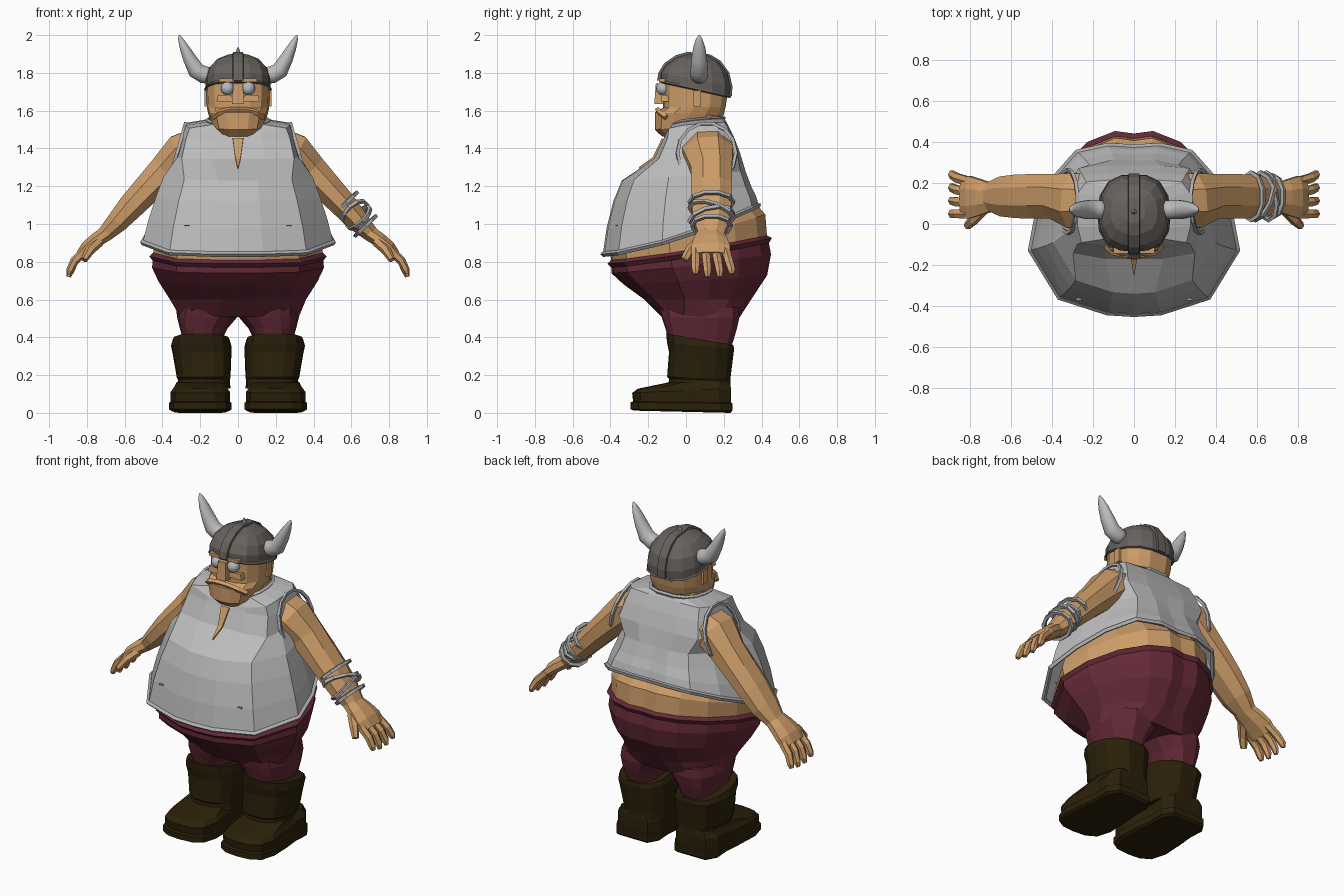
import bpy, bmesh, math
from mathutils import Vector

def mat(name, r, g, b):
    m = bpy.data.materials.new(name)
    m.diffuse_color = (r, g, b, 1)
    return m

SKIN = mat("skin", .61, .335, .14)
CLOTH = mat("vest grey", .50, .50, .50)
TRIM = mat("trim grey", .43, .43, .44)
WINE = mat("wine cloth", .125, .022, .036)
LEATHER = mat("dark leather", .024, .015, .003)
IRON = mat("dull iron", .135, .12, .108)
HORN = mat("pale horn", .50, .50, .50)
EYE = mat("eye grey", .46, .49, .52)

# half outlines, front to back: (share of half width, share of depth)
TORSO = [(0, 0), (.26, .01), (.72, .10), (1, .38), (.93, .6), (.78, .8), (.55, .96), (.25, 1), (0, .99)]
HIPS = [(0, 0), (.26, .01), (.72, .10), (1, .38), (.93, .6), (.74, .8), (.48, .94), (.2, 1), (0, .985)]
CHEST = [(0, 0), (.45, .0), (.93, .06), (1, .3), (1, .58), (.98, .82), (.85, .97), (.4, 1), (0, 1)]
ROUND = [(0, 0), (.38, .015), (.74, .1), (.95, .28), (1, .5), (.93, .74), (.7, .92), (.35, 1), (0, 1)]
FOOT = [(0, 0), (.5, .015), (.85, .08), (1, .25), (.95, .5), (.88, .7), (.9, .88), (.65, 1), (0, 1)]

def ring(sec, zf, zb, yf, yb, w, cx=0, p=1):
    """Symmetric outline whose height goes from zf (front) to zb (back)."""
    half = [(x * w, t) for x, t in sec]
    full = half + [(-x, t) for x, t in half[-2:0:-1]]
    return [Vector((cx + x, yf + t * (yb - yf), zf + (zb - zf) * t ** p)) for x, t in full]

def loft(name, rings, m, caps=True, smooth=False):
    bm = bmesh.new()
    vs = [[bm.verts.new(p) for p in r] for r in rings]
    n = len(vs[0])
    for a, b in zip(vs, vs[1:]):
        for i in range(n):
            j = (i + 1) % n
            bm.faces.new((a[i], a[j], b[j], b[i]))
    if caps:
        bm.faces.new(vs[0])
        bm.faces.new(vs[-1])
    bmesh.ops.recalc_face_normals(bm, faces=bm.faces)
    for f in bm.faces:
        f.smooth = smooth
    me = bpy.data.meshes.new(name)
    bm.to_mesh(me)
    bm.free()
    me.materials.append(m)
    ob = bpy.data.objects.new(name, me)
    bpy.context.collection.objects.link(ob)
    return ob

def limb(name, path, m, n=8, smooth=False):
    """Tapered limb; path rows are x, y, z, radius along y, radius across."""
    rings = []
    for i, (x, y, z, ra, rb) in enumerate(path):
        a, b = path[max(i - 1, 0)], path[min(i + 1, len(path) - 1)]
        t = (Vector(b[:3]) - Vector(a[:3])).normalized()
        u = (Vector((0, 1, 0)) - t * t.y).normalized()
        v = t.cross(u)
        rings.append([Vector((x, y, z)) + u * ra * math.cos(k) + v * rb * math.sin(k)
                      for k in [math.tau * (j + .5) / n for j in range(n)]])
    return loft(name, rings, m, True, smooth)

def tube(name, pts, r, m, closed=True):
    """Faceted cord along a path."""
    cu = bpy.data.curves.new(name, 'CURVE')
    cu.dimensions = '3D'
    cu.bevel_depth, cu.bevel_resolution = r, 0
    cu.use_fill_caps = True
    sp = cu.splines.new('POLY')
    sp.points.add(len(pts) - 1)
    for q, p in zip(sp.points, pts):
        q.co = (*p, 1)
    sp.use_cyclic_u = closed
    sp.use_smooth = False
    cu.materials.append(m)
    ob = bpy.data.objects.new(name, cu)
    bpy.context.collection.objects.link(ob)

def box(name, loc, size, m, top=1.0):
    x, y, z = loc
    a, b, c = [s / 2 for s in size]
    q = [(-1, -1), (1, -1), (1, 1), (-1, 1)]
    return loft(name, [[Vector((x + i * a * s, y + j * b * s, z + h * c)) for i, j in q]
                       for h, s in ((-1, 1), (1, top))], m)

# torso skin showing below the vest
loft("belly", [ring(HIPS, *r, p=1.4) for r in (
    (.70, .80, -.30, .40, .40), (.78, .92, -.39, .43, .445), (.86, 1.05, -.405, .42, .45),
    (.95, 1.13, -.37, .35, .42), (1.15, 1.25, -.33, .30, .36))], SKIN)
loft("neck", [ring(ROUND, *r) for r in (
    (1.36, 1.42, -.08, .19, .20), (1.47, 1.54, -.09, .19, .165), (1.56, 1.60, -.07, .19, .14))], SKIN)

# sleeveless vest with hem and collar cords
vest = [ring(s, *r[:5], p=r[5]) for s, r in (
    (TORSO, (.84, 1.10, -.44, .385, .505, 1.5)), (TORSO, (.98, 1.15, -.42, .37, .475, 1.5)),
    (TORSO, (1.12, 1.20, -.385, .345, .435, 1.3)), (TORSO, (1.23, 1.28, -.34, .315, .395, 1)),
    (CHEST, (1.345, 1.38, -.17, .285, .32, 1)), (CHEST, (1.45, 1.47, -.12, .25, .295, .5)),
    (CHEST, (1.475, 1.54, -.11, .215, .275, .25)), (ROUND, (1.475, 1.56, -.10, .20, .165, .2)))]
loft("vest", vest, CLOTH, caps=False)
tube("vest_hem", vest[0], .014, TRIM)
tube("vest_collar", vest[-1], .012, TRIM)

# skin-coloured slit at the neckline
slit = [[Vector((-w, y, z)), Vector((w, y, z)), Vector((w, y + .006, z - .008)), Vector((-w, y + .006, z - .008))]
        for w, y, z in ((.028, -.127, 1.455), (.014, -.176, 1.353), (.002, -.25, 1.301))]
loft("neck_slit", slit, SKIN)

# trousers
pants = [ring(HIPS, *r, p=1.3) for r in (
    (.79, .92, -.395, .435, .45), (.74, .84, -.395, .45, .455), (.68, .73, -.33, .43, .42),
    (.60, .60, -.22, .345, .36))] + [ring(ROUND, .508, .508, -.13, .285, .322)]
loft("trousers", pants, WINE)
tube("trouser_waistband", pants[0], .02, WINE)

for s, side in ((-1, "right"), (1, "left")):
    # legs and boots
    loft(side + "_trouser_leg", [ring(ROUND, *r[:5], cx=s * r[5]) for r in (
        (.56, .56, -.14, .28, .14, .17), (.505, .505, -.128, .283, .158, .164), (.45, .44, -.11, .268, .125, .182),
        (.40, .38, -.095, .25, .105, .188), (.33, .33, -.08, .23, .10, .19))], WINE)
    loft(side + "_boot_shaft", [ring(ROUND, *r[:5], cx=s * r[5]) for r in (
        (.13, .13, -.095, .235, .14, .18), (.18, .17, -.09, .235, .137, .18),
        (.19, .18, -.10, .235, .142, .182), (.32, .30, -.09, .25, .155, .19),
        (.37, .34, -.10, .255, .16, .195), (.42, .36, -.105, .25, .15, .195))], LEATHER)
    loft(side + "_boot_foot", [ring(FOOT, *r, cx=s * .2) for r in (
        (.012, 0, -.275, .235, .15), (.02, .012, -.295, .245, .165), (.055, .05, -.295, .245, .165),
        (.06, .055, -.28, .238, .157), (.105, .13, -.285, .238, .157),
        (.128, .15, -.255, .235, .14), (.16, .17, -.10, .23, .125))], LEATHER)

    # arm, hand, fingers and thumb
    limb(side + "_arm", [(s * x, y, z, a, b) for x, y, z, a, b in (
        (.20, .115, 1.405, .14, .12), (.295, .115, 1.37, .145, .118), (.38, .135, 1.285, .118, .098),
        (.47, .135, 1.195, .118, .085), (.56, .135, 1.10, .115, .076), (.64, .135, 1.01, .105, .062),
        (.71, .135, .94, .072, .044))], SKIN, 8)
    limb(side + "_palm", [(s * x, .13, z, a, b) for x, z, a, b in (
        (.69, .955, .072, .044), (.75, .915, .095, .042), (.80, .875, .112, .038), (.835, .835, .108, .027))], SKIN, 8)
    for k in range(4):
        y, e = .05 + .053 * k, .05 + .064 * k
        long = .015 * (k in (1, 2))
        limb(f"{side}_finger_{k + 1}", [
            (s * .81, y, .86, .026, .024), (s * .865, (y + e) / 2, .805, .025, .023),
            (s * .89, e, .755 - long / 2, .022, .02), (s * .897, e, .735 - long, .013, .012)], SKIN, 6)
    limb(side + "_thumb", [(s * .74, .075, .905, .035, .03), (s * .785, .02, .86, .028, .026),
                           (s * .815, -.01, .81, .02, .018)], SKIN, 6)

    # cord round the armhole
    rim = []
    for k in range(14):
        a = math.tau * k / 14
        c = math.sin(a)
        rim.append((s * (.322 - .046 * c), .11 + .155 * math.cos(a), 1.375 + .16 * c))
    tube(side + "_armhole_cord", rim, .012, TRIM)

    # worn diamond-shaped spots on the vest front
    limb(side + "_worn_spot", [(s * .27, -.372, .99, .004, .004), (s * .27, -.372, .991, .004, .02),
                               (s * .27, -.362, .992, .004, .02)], SKIN, 4)

    # face details
    bpy.ops.mesh.primitive_uv_sphere_add(segments=16, ring_count=10, radius=.036, location=(s * .055, -.122, 1.718))
    eye = bpy.context.object
    eye.name = side + "_eye"
    eye.data.materials.append(EYE)
    bpy.ops.object.shade_smooth()
    box(side + "_ear", (s * .163, .06, 1.665), (.03, .04, .085), SKIN)
    box(side + "_eyebrow", (s * .06, -.118, 1.762), (.08, .05, .018), SKIN)
    box(side + "_cheek", (s * .07, -.112, 1.665), (.09, .04, .035), SKIN, .8)

    # helmet horn
    limb(side + "_horn", [(s * x, .07, z, a, b) for x, z, a, b in (
        (.14, 1.785, .044, .044), (.18, 1.79, .047, .047), (.222, 1.813, .047, .046), (.256, 1.875, .042, .036),
        (.285, 1.935, .032, .025), (.305, 1.98, .017, .013), (.313, 2.0, .003, .003))], HORN, 16, True)

# head with heavy jaw, lip and nose
loft("head", [ring(ROUND, *r) for r in (
    (1.462, 1.50, -.125, .12, .10), (1.50, 1.53, -.165, .17, .135), (1.59, 1.58, -.165, .20, .158),
    (1.615, 1.62, -.122, .21, .165), (1.75, 1.70, -.122, .222, .17), (1.80, 1.76, -.10, .21, .15))], SKIN)
tube("upper_lip", [(-.135, -.105, 1.565), (-.10, -.138, 1.59), (-.04, -.15, 1.605), (.04, -.15, 1.605),
                   (.10, -.138, 1.59), (.135, -.105, 1.565)], .016, SKIN, False)
box("nose", (0, -.135, 1.69), (.066, .066, .11), SKIN, .75)

# helmet, brim, crest and spike
dome = [ring(ROUND, *r) for r in (
    (1.755, 1.675, -.135, .232, .172), (1.80, 1.73, -.135, .236, .172), (1.845, 1.80, -.105, .218, .155),
    (1.882, 1.855, -.05, .175, .115), (1.90, 1.89, .01, .125, .055))]
loft("helmet", dome, IRON)
tube("helmet_brim", dome[0], .008, IRON)
crest = [(-.145, 1.76), (-.138, 1.80), (-.108, 1.848), (-.05, 1.888), (.01, 1.905), (.125, 1.892),
         (.178, 1.86), (.222, 1.80), (.238, 1.73), (.236, 1.68)]
loft("helmet_crest", [[Vector((x, .05 + (y - .05) * k, 1.75 + (z - 1.75) * k))
                       for x, k in ((-.03, .94), (-.026, 1.04), (.026, 1.04), (.03, .94))] for y, z in crest], IRON)
limb("helmet_spike", [(0, .06, 1.89, .014, .014), (0, .06, 1.915, .012, .012), (0, .06, 1.938, .002, .002)], HORN, 8)

# cords wrapped round the left forearm
for k, (x, z, lean) in enumerate(((.575, 1.115, .0), (.62, 1.06, .03), (.64, 1.035, -.02), (.675, .99, 0))):
    pts = []
    for j in range(10):
        a = math.tau * j / 10
        c, d = math.cos(a), math.sin(a)
        pts.append((x + .056 * d + lean * c, .135 + (.116 - .012 * (k == 3)) * c, z + .054 * d - lean * c))
    tube(f"forearm_cord_{k + 1}", pts, .013, TRIM)
